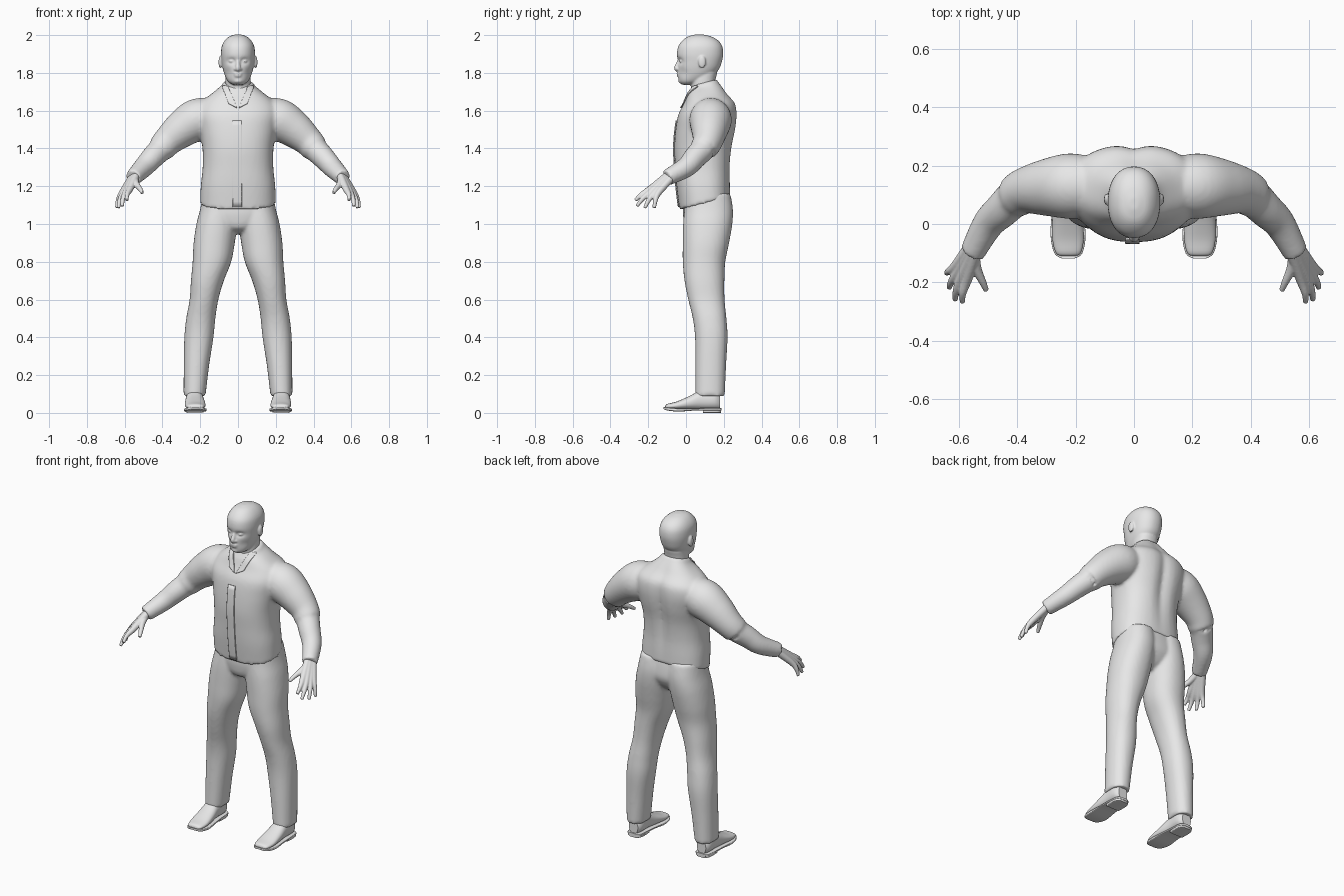
import bpy, bmesh, math
from mathutils import Vector, Matrix

cube = bpy.data.objects.get("Cube")
if cube:
    bpy.data.objects.remove(cube, do_unlink=True)

grey = bpy.data.materials.new("plain grey")
grey.use_nodes = True
grey.diffuse_color = (0.8, 0.8, 0.8, 1)
grey.node_tree.nodes["Principled BSDF"].inputs["Base Color"].default_value = (0.8, 0.8, 0.8, 1)


def smooth_rows(rows, steps=5):
    """Pass a smooth curve through every column of a table of sections."""
    out = []
    for i in range(len(rows) - 1):
        before, a, b = rows[max(i - 1, 0)], rows[i], rows[i + 1]
        after = rows[min(i + 2, len(rows) - 1)]
        for k in range(steps):
            t = k / steps
            out.append([q + t * (r - p) / 2 + t * t * (p - 2.5 * q + 2 * r - s / 2)
                        + t ** 3 * (1.5 * (q - r) + (s - p) / 2)
                        for p, q, r, s in zip(before, a, b, after)])
    return out + [list(rows[-1])]


def loft(bm, sections, power=2, segments=48):
    """Skin rounded sections given as (centre, half axis, half axis)."""
    def bulge(c):
        return math.copysign(abs(c) ** (2 / power), c)
    rings = []
    for centre, u, v in sections:
        angles = [math.tau * i / segments for i in range(segments)]
        rings.append([bm.verts.new(centre + u * bulge(math.cos(a)) + v * bulge(math.sin(a)))
                      for a in angles])
    for low, high in zip(rings, rings[1:]):
        for i in range(segments):
            j = (i + 1) % segments
            bm.faces.new((low[i], low[j], high[j], high[i]))
    bm.faces.new(rings[0][::-1])
    bm.faces.new(rings[-1])


def column(bm, rows, power=2.2):
    """Upright form; rows are height, half width, front, back, side offset, tilt."""
    sections = []
    for z, rx, front, back, cx, tilt in smooth_rows([(r + (0, 0))[:6] for r in rows]):
        half = (back - front) / 2
        sections.append((Vector((cx, front + half, z)), Vector((rx, 0, 0)),
                         Vector((0, half, half * tilt))))
    loft(bm, sections, power)


def lengthwise(bm, rows, power):
    """Form running front to back; rows are y, half width, bottom, top, x."""
    sections = []
    for y, rx, low, high, cx in smooth_rows(rows, 4):
        sections.append((Vector((cx, y, (low + high) / 2)), Vector((rx, 0, 0)),
                         Vector((0, 0, (high - low) / 2))))
    loft(bm, sections, power, 32)


def tube(bm, rows, segments=24):
    """Round limb through points; rows are x, y, z, radius."""
    rows = smooth_rows(rows)
    sections = []
    for i, (x, y, z, r) in enumerate(rows):
        ahead, behind = rows[min(i + 1, len(rows) - 1)], rows[max(i - 1, 0)]
        d = (Vector(ahead[:3]) - Vector(behind[:3])).normalized()
        u = d.cross(Vector((0, 0, 1))).normalized()
        sections.append((Vector((x, y, z)), u * r, d.cross(u) * r))
    loft(bm, sections, 2, segments)


def ball(bm, centre, size):
    shape = Matrix.Translation(centre) @ Matrix.Diagonal((*size, 1))
    bmesh.ops.create_uvsphere(bm, u_segments=20, v_segments=12, radius=1, matrix=shape)


def mirror(bm):
    copy = bmesh.ops.duplicate(bm, geom=bm.verts[:] + bm.edges[:] + bm.faces[:])
    for v in copy["geom"]:
        if isinstance(v, bmesh.types.BMVert):
            v.co.x *= -1


def finish(bm, name, voxel=0, rounds=0, side=1):
    """Make the object; a voxel size fuses its pieces into one skin."""
    for v in bm.verts:
        v.co.x *= side
    bmesh.ops.recalc_face_normals(bm, faces=bm.faces[:])
    mesh = bpy.data.meshes.new(name)
    bm.to_mesh(mesh)
    bm.free()
    mesh.materials.append(grey)
    mesh.shade_smooth()
    obj = bpy.data.objects.new(name, mesh)
    bpy.context.collection.objects.link(obj)
    if voxel:
        fuse = obj.modifiers.new("fuse", 'REMESH')
        fuse.mode = 'VOXEL'
        fuse.voxel_size = voxel
        fuse.use_smooth_shade = True
        soften = obj.modifiers.new("soften", 'SMOOTH')
        soften.factor = 0.5
        soften.iterations = rounds
    else:
        mesh.set_sharp_from_angle(angle=math.radians(40))
    return obj


def dent(x, z, at_x, at_z, wide, tall):
    return math.exp(-((x - at_x) / wide) ** 2 - ((z - at_z) / tall) ** 2)


# Jacket: sleeves with an elbow fold, then the trunk with a spine hollow
bm = bmesh.new()
tube(bm, [(.14, .13, 1.57, .1), (.22, .13, 1.55, .112), (.3, .125, 1.5, .098),
          (.37, .115, 1.44, .08), (.405, .095, 1.4, .073), (.41, .09, 1.395, .066),
          (.45, .05, 1.355, .061), (.5, 0, 1.3, .054), (.555, -.1, 1.245, .043)], 36)
mirror(bm)
column(bm, [(1.11, .2, -.035, .235, 0, .25), (1.2, .197, -.05, .235), (1.3, .187, -.057, .235),
            (1.4, .188, -.062, .245), (1.5, .205, -.055, .265), (1.58, .22, -.04, .272),
            (1.64, .2, -.01, .262), (1.69, .14, .01, .22), (1.73, .09, .025, .18, 0, .2),
            (1.75, .078, .035, .165, 0, .25)], 2.4)
for v in bm.verts:
    if v.co.y > .15:
        v.co.y -= .02 * dent(v.co.x, v.co.z, 0, 1.48, .035, .22)
jacket = finish(bm, "jacket", .01, 4)

# Trousers: two legs joined by the hips
bm = bmesh.new()
column(bm, [(.09, .058, .05, .205, .23), (.25, .067, .05, .212, .22), (.4, .077, .048, .22, .207),
            (.5, .077, .036, .214, .197), (.6, .076, .012, .204, .18), (.7, .087, -.008, .203, .162),
            (.8, .102, -.017, .208, .138), (.9, .109, -.017, .228, .126), (1, .108, -.015, .245, .112),
            (1.08, .1, -.008, .248, .1), (1.16, .09, 0, .235, .095)])
mirror(bm)
column(bm, [(.95, .05, .05, .16), (.98, .12, 0, .2), (1.04, .19, -.015, .235),
            (1.1, .194, -.015, .235), (1.18, .185, -.01, .22)])
finish(bm, "trousers", .01, 3)

# Head: skull, brow and eye hollows, nose, lips, ears and neck
bm = bmesh.new()
column(bm, [(1.737, .026, -.02, .04), (1.752, .05, -.035, .09), (1.78, .067, -.041, .14),
            (1.82, .08, -.043, .175), (1.86, .087, -.043, .19), (1.9, .09, -.048, .197),
            (1.94, .086, -.041, .192), (1.97, .071, -.02, .172), (1.992, .047, .01, .135),
            (2.003, .015, .05, .09)])
for v in bm.verts:
    if v.co.y < .05:
        v.co.y += .016 * dent(abs(v.co.x), v.co.z, .034, 1.862, .02, .014)
        v.co.y += .008 * dent(abs(v.co.x), v.co.z, .055, 1.8, .02, .025)
tube(bm, [(0, -.03, 1.875, .009), (0, -.044, 1.845, .011), (0, -.05, 1.825, .014),
          (0, -.042, 1.815, .011)])
ball(bm, (0, -.039, 1.795), (.024, .011, .006))
ball(bm, (0, -.038, 1.784), (.021, .011, .006))
ball(bm, (0, -.03, 1.758), (.022, .011, .013))
for side in (1, -1):
    ball(bm, (side * .033, -.02, 1.862), (.016, .016, .008))
    ball(bm, (side * .013, -.043, 1.82), (.009, .01, .008))
    ball(bm, (side * .094, .085, 1.857), (.009, .02, .033))
column(bm, [(1.6, .06, .04, .15), (1.68, .066, .03, .16), (1.75, .067, .025, .155),
            (1.8, .066, .03, .165)])
finish(bm, "head", .005, 3)

# Hands and shoes, one of each per side
knuckles = [Vector(k) for k in ((.572, -.19, 1.185), (.59, -.18, 1.175),
                                (.603, -.163, 1.168), (.612, -.145, 1.167))]
tips = [Vector(t) for t in ((.588, -.268, 1.125), (.613, -.26, 1.095),
                            (.633, -.218, 1.085), (.642, -.168, 1.085))]
wrist = Vector((.55, -.085, 1.253))
middle = sum(knuckles, Vector()) / 4
for side, word in ((1, "left"), (-1, "right")):
    bm = bmesh.new()
    for knuckle, tip in zip(knuckles, tips):
        root = wrist + (knuckle - middle) * .5
        bend = knuckle.lerp(tip, .55) + Vector((.006, -.004, .004))
        tube(bm, [(*root, .021), (*knuckle, .0175), (*bend, .0125), (*tip, .009)], 16)
    tube(bm, [(*wrist, .02), (.54, -.15, 1.215, .017), (.518, -.2, 1.185, .0125),
              (.506, -.228, 1.165, .009)], 16)
    finish(bm, word + "_hand", .004, 2, side)

    bm = bmesh.new()
    lengthwise(bm, [(-.11, .02, .025, .035, .225), (-.1, .042, .02, .047, .225),
                    (-.05, .054, .018, .06, .226), (.02, .052, .018, .09, .228),
                    (.08, .046, .018, .12, .23), (.15, .046, .018, .12, .23),
                    (.18, .03, .02, .1, .23)], 2.3)
    finish(bm, word + "_shoe", side=side)

    bm = bmesh.new()
    lengthwise(bm, [(-.118, .022, .02, .032, .225), (-.1, .048, .013, .028, .225),
                    (-.04, .06, .007, .024, .226), (.04, .054, .012, .024, .228),
                    (.1, .05, .012, .025, .23), (.17, .044, .012, .025, .23),
                    (.188, .025, .012, .025, .23)], 6)
    lengthwise(bm, [(.09, .045, 0, .018, .23), (.13, .047, 0, .018, .23),
                    (.17, .042, 0, .018, .23), (.186, .024, 0, .018, .23)], 6)
    finish(bm, word + "_sole", side=side)


def panel(name, corners, side=1):
    """Thin cloth layer lying on the jacket."""
    bm = bmesh.new()
    bm.faces.new([bm.verts.new(c) for c in corners])
    bmesh.ops.subdivide_edges(bm, edges=bm.edges[:], cuts=15, use_grid_fill=True)
    obj = finish(bm, name, side=side)
    wrap = obj.modifiers.new("lie on jacket", 'SHRINKWRAP')
    wrap.target = jacket
    wrap.wrap_mode = 'ABOVE_SURFACE'
    wrap.offset = .004
    thick = obj.modifiers.new("cloth", 'SOLIDIFY')
    thick.thickness = .006
    thick.offset = 0


# Front placket and collar flaps
panel("front_placket", [(-.03, -.06, 1.55), (-.028, -.04, 1.09), (.02, -.04, 1.09), (.018, -.06, 1.55)])
for side, word in ((1, "left"), (-1, "right")):
    panel(word + "_collar_flap", [(.055, .03, 1.735), (.004, -.03, 1.615),
                                  (.05, -.02, 1.64), (.088, .06, 1.735)], side)
